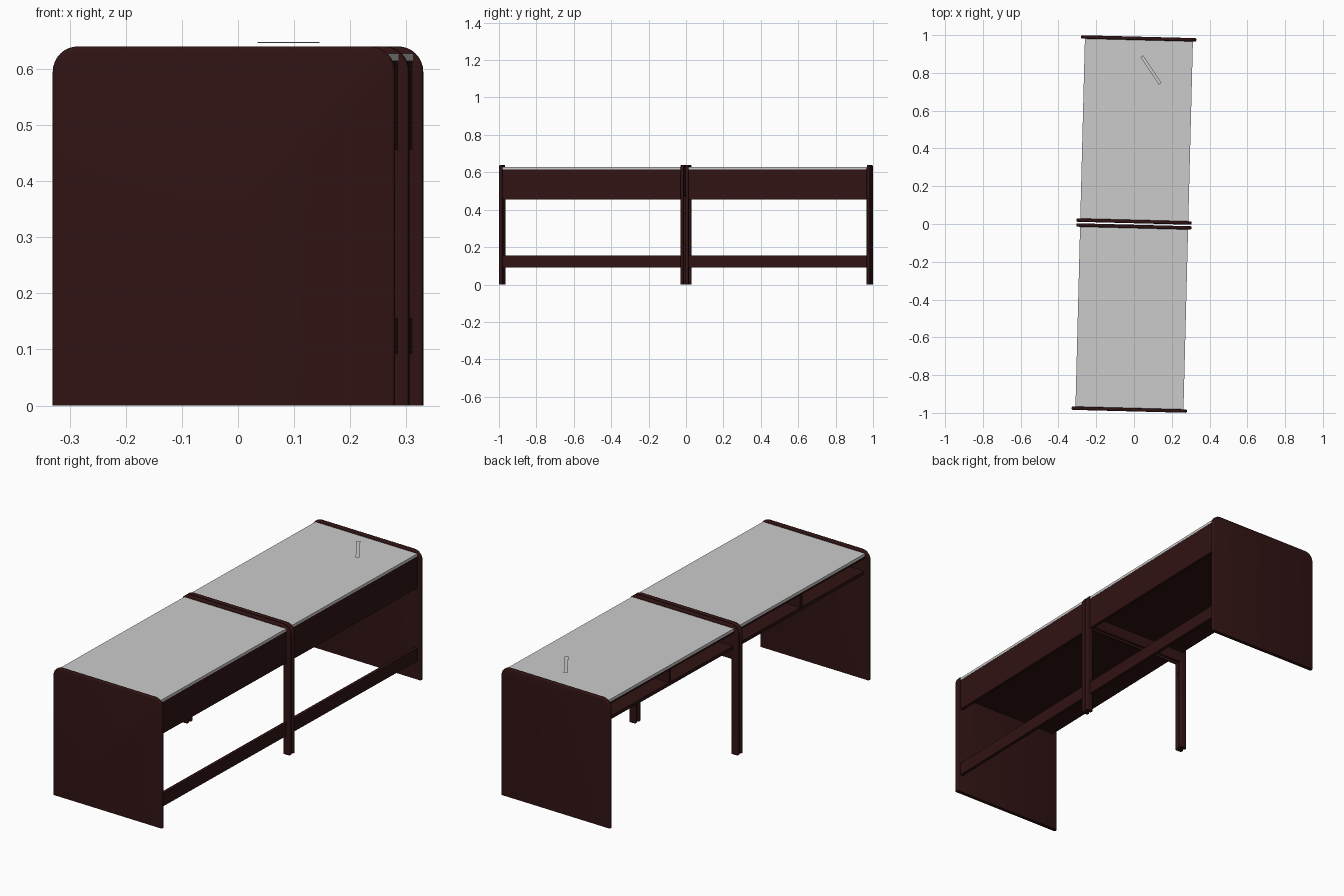
import bpy, bmesh, math

if "Cube" in bpy.data.objects:
    bpy.data.objects.remove(bpy.data.objects["Cube"])

TURN = -math.radians(1.47)      # both desks stand slightly askew
HALF, TOP, RAD, THICK = 0.305, 0.64, 0.045, 0.018

wood = bpy.data.materials.new("dark_wood")
wood.diffuse_color = (0.03, 0.0065, 0.0065, 1)
wood.use_nodes = True
wood.node_tree.nodes["Principled BSDF"].inputs["Base Color"].default_value = wood.diffuse_color


def finish(name, bm, mat=None):
    bmesh.ops.recalc_face_normals(bm, faces=bm.faces)
    me = bpy.data.meshes.new(name)
    bm.to_mesh(me)
    bm.free()
    ob = bpy.data.objects.new(name, me)
    bpy.context.collection.objects.link(ob)
    ob.rotation_euler.z = TURN
    if mat:
        me.materials.append(mat)
    return ob


def box(name, x, y, z, mat=wood):
    bm = bmesh.new()
    bmesh.ops.create_cube(bm, size=1)
    for v in bm.verts:
        v.co = [(a + b) / 2 + c * abs(b - a) for (a, b), c in zip((x, y, z), v.co)]
    return finish(name, bm, mat)


def panel(name, outline, y):
    """Upright x/z outline given thickness, long edges rounded except on the floor."""
    bm = bmesh.new()
    face = bm.faces.new([bm.verts.new((x, y - THICK / 2, z)) for x, z in outline])
    ext = bmesh.ops.extrude_face_region(bm, geom=[face], use_keep_orig=True)
    for g in ext["geom"]:
        if isinstance(g, bmesh.types.BMVert):
            g.co.y += THICK
    rims = [e for e in bm.edges
            if abs(e.verts[0].co.y - e.verts[1].co.y) < 1e-5
            and max(v.co.z for v in e.verts) > 1e-4]
    bmesh.ops.bevel(bm, geom=rims, offset=0.006, segments=3, profile=0.5, affect='EDGES')
    ob = finish(name, bm, wood)
    bpy.context.view_layer.objects.active = ob
    ob.select_set(True)
    bpy.ops.object.shade_smooth_by_angle(angle=math.radians(35))
    ob.select_set(False)


# shared outline: straight sides, rounded top corners
arc = [(HALF - RAD + RAD * math.cos(a), TOP - RAD + RAD * math.sin(a))
       for a in [math.pi / 2 * i / 8 for i in range(9)]]
solid = [(HALF, 0)] + arc + [(-x, z) for x, z in reversed(arc)] + [(-HALF, 0)]
LEG, BAR = 0.036, 0.47
frame = solid + [(-HALF + LEG, 0), (-HALF + LEG, BAR), (HALF - LEG, BAR), (HALF - LEG, 0)]

for s, side in ((1, "back"), (-1, "front")):
    inner, outer = 0.004 + THICK / 2, 0.992 - THICK / 2
    panel(side + "_end_panel", solid, s * outer)
    panel(side + "_leg_frame", frame, s * inner)
    span = sorted((s * (inner + 0.007), s * (outer - 0.007)))
    mid = s * (inner + outer) / 2

    # grey desktop, modesty panel and foot rail
    box(side + "_desktop", (-0.285, 0.287), span, (0.614, 0.627), None)
    box(side + "_modesty_panel", (0.27, 0.286), span, (0.455, 0.614))
    box(side + "_foot_rail", (0.27, 0.286), span, (0.092, 0.156))

    # open storage tray under the top
    box(side + "_tray_lid", (-0.283, 0.27), span, (0.602, 0.614))
    box(side + "_tray_floor", (-0.28, 0.27), span, (0.522, 0.538))
    box(side + "_tray_divider", (-0.278, 0.27), (mid - 0.009, mid + 0.009), (0.538, 0.602))

# thin pencil lying above the back desktop
pencil = box("pencil", (-0.0085, 0.0085), (-0.088, 0.088), (0.6465, 0.6475), None)
pencil.location = (0.09, 0.815, 0)
pencil.rotation_euler.z = math.radians(33.5)
